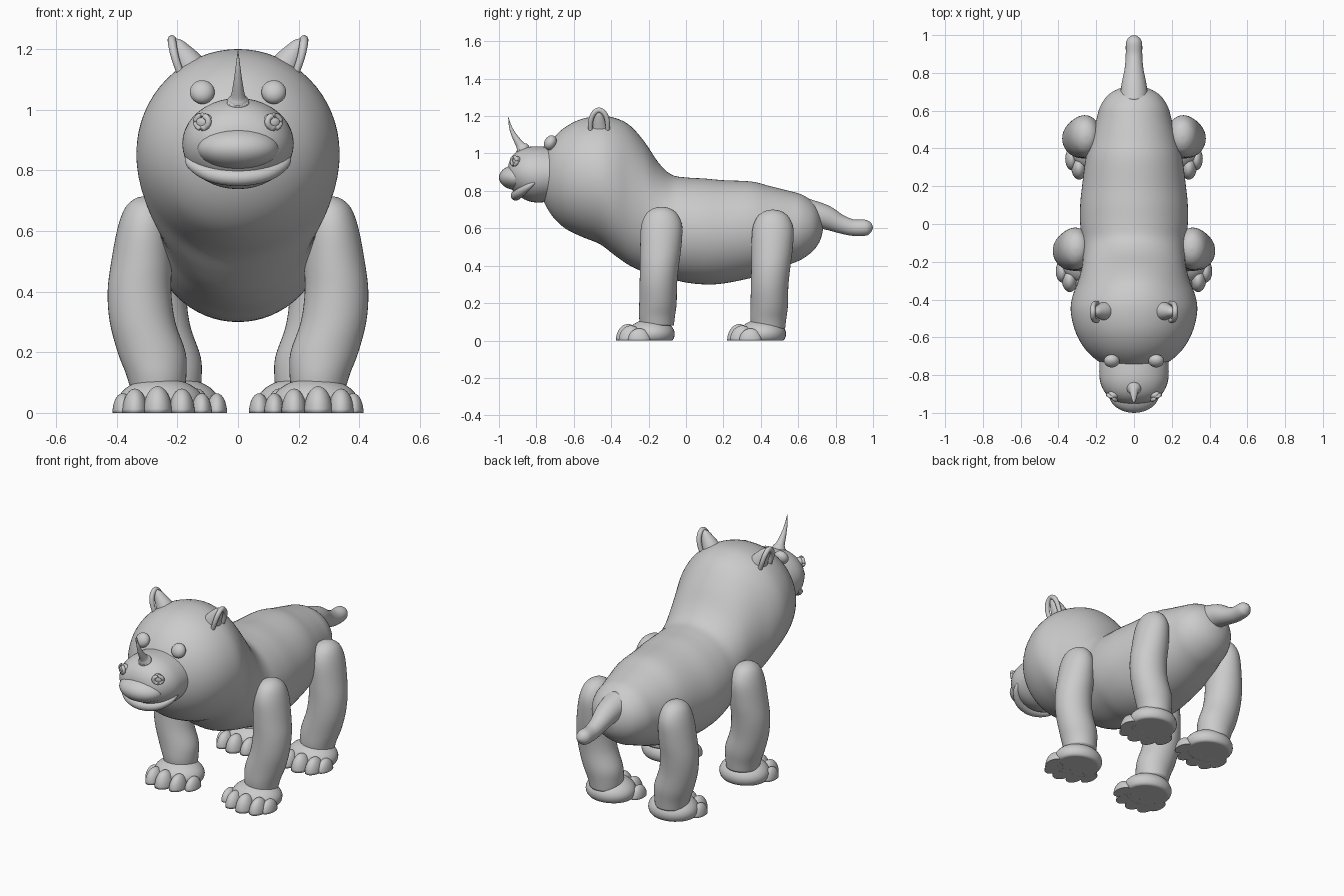
import bpy, bmesh, math
from mathutils import Vector, Matrix

if "Cube" in bpy.data.objects:
    bpy.data.objects.remove(bpy.data.objects["Cube"])

grey = bpy.data.materials.new("plain grey")
grey.diffuse_color = (0.6, 0.6, 0.6, 1)
grey.use_nodes = True
grey.node_tree.nodes["Principled BSDF"].inputs["Base Color"].default_value = grey.diffuse_color


def finish(name, bm, mirror=False):
    bmesh.ops.recalc_face_normals(bm, faces=bm.faces)
    for f in bm.faces:
        f.smooth = True
    me = bpy.data.meshes.new(name)
    bm.to_mesh(me)
    bm.free()
    me.materials.append(grey)
    ob = bpy.data.objects.new(name, me)
    bpy.context.collection.objects.link(ob)
    if mirror:
        m = ob.modifiers.new("mirror", 'MIRROR')
        m.use_mirror_merge = False
    return ob


def smooth_rows(rows, steps):
    """Catmull-Rom interpolation of rows of numbers."""
    out = []
    n = len(rows)
    for i in range(n - 1):
        p = [rows[max(i - 1, 0)], rows[i], rows[i + 1], rows[min(i + 2, n - 1)]]
        for s in range(steps):
            t = s / steps
            out.append([0.5 * (2 * b + (c - a) * t + (2 * a - 5 * b + 4 * c - d) * t * t
                               + (3 * b - a - 3 * c + d) * t ** 3)
                        for a, b, c, d in zip(*p)])
    out.append(list(rows[-1]))
    return out


def loft(name, rows, axis=None, mirror=False, sides=40, steps=4):
    """Rows are x, y, z, radius, radius; rings face the axis or follow the path."""
    rows = smooth_rows(rows, steps)
    bm = bmesh.new()
    rings = []
    for i, r in enumerate(rows):
        c = Vector(r[:3])
        if axis == 'Y':
            u, v = Vector((1, 0, 0)), Vector((0, 0, 1))
        elif axis == 'Z':
            u, v = Vector((1, 0, 0)), Vector((0, 1, 0))
        else:
            t = Vector(rows[min(i + 1, len(rows) - 1)][:3]) - Vector(rows[max(i - 1, 0)][:3])
            t.normalize()
            ref = Vector((1, 0, 0)) if abs(t.x) < 0.8 else Vector((0, 0, 1))
            if name == "lower_lip":
                ref = Vector((0, 0, 1))
            v = t.cross(ref).normalized()
            u = v.cross(t)
        a, b = max(r[3], 0.0005), max(r[4], 0.0005)
        rings.append([bm.verts.new(c + u * a * math.cos(k * math.tau / sides)
                                   + v * b * math.sin(k * math.tau / sides))
                      for k in range(sides)])
    for p, q in zip(rings, rings[1:]):
        for k in range(sides):
            j = (k + 1) % sides
            bm.faces.new((p[k], p[j], q[j], q[k]))
    bm.faces.new(rings[0])
    bm.faces.new(rings[-1])
    return finish(name, bm, mirror)


def blob(name, centre, radii, mirror=False, rot=None, floor=False):
    bm = bmesh.new()
    m = Matrix.Translation(centre) @ (rot or Matrix()) @ Matrix.Diagonal((*radii, 1))
    bmesh.ops.create_uvsphere(bm, u_segments=32, v_segments=20, radius=1, matrix=m)
    if floor:
        for v in bm.verts:
            v.co.z = max(v.co.z, 0)
    return finish(name, bm, mirror)


def tube(pts):
    return [(x, y, z, r, r) for x, y, z, r in pts]


def slices(rows):
    """y, bottom, top, half width -> loft rows."""
    return [(0, y, (b + t) / 2, w, (t - b) / 2) for y, b, t, w in rows]


# Round head flowing into the body
head = []
for deg in (1, 12, 25, 40, 55, 72):
    a = math.radians(deg)
    r = 0.33 * math.sin(a)
    head.append((-0.46 - 0.325 * math.cos(a), 0.87 - r, 0.87 + r, r))
trunk = [(-.46, .515, 1.20, .335), (-.38, .455, 1.19, .325), (-.30, .40, 1.15, .295),
         (-.22, .365, 1.06, .275), (-.15, .345, .955, .27), (-.08, .33, .888, .275),
         (0, .31, .872, .285), (.1, .30, .866, .285), (.2, .305, .857, .275),
         (.35, .335, .85, .255), (.45, .365, .825, .23), (.55, .405, .80, .2),
         (.62, .435, .78, .18), (.68, .48, .74, .14), (.715, .53, .69, .085),
         (.73, .58, .63, .03), (.732, .6, .61, .005)]
loft("body_and_head", slices(head + trunk), 'Y', sides=64)

# Muzzle with upper lip and smiling lower lip
loft("muzzle", slices([(-.68, .75, 1.03, .18), (-.78, .738, 1.038, .184), (-.84, .745, 1.035, .178),
                       (-.89, .77, 1.018, .155), (-.925, .80, .99, .12), (-.945, .84, .955, .075),
                       (-.952, .88, .92, .02)]), 'Y')
blob("upper_lip", (0, -.895, .872), (.135, .105, .07))
loft("lower_lip", tube([(-.168, -.81, .845, .008), (-.15, -.85, .818, .018), (-.09, -.893, .787, .025),
                        (0, -.91, .775, .027), (.09, -.893, .787, .025), (.15, -.85, .818, .018),
                        (.168, -.81, .845, .008)]), sides=20)

# Nostrils: a raised ring around a small bead
ring = []
for k in range(17):
    a = k * math.tau / 16
    ring.append((.118 + .021 * math.cos(a), -.918 + .014 * math.cos(a), .96 + .021 * math.sin(a), .010))
loft("nostril_rim", tube(ring), mirror=True, sides=14, steps=1)
blob("nostril_base", (.11, -.905, .96), (.03, .022, .027), True)

# Eyes
blob("eye", (.118, -.725, 1.058), (.041, .032, .041), True, Matrix.Rotation(-.5, 4, 'X'))

# Horn with a flared foot
loft("horn", tube([(0, -.868, 1.0, .036), (0, -.873, 1.025, .037), (0, -.88, 1.036, .03),
                   (0, -.888, 1.048, .023), (0, -.915, 1.09, .015), (0, -.938, 1.14, .008),
                   (0, -.95, 1.195, .001)]), sides=24)

# Ears: a tapering back and a rim around the opening
loft("ear_back", tube([(.135, -.46, 1.10, .06), (.16, -.462, 1.15, .048), (.185, -.464, 1.19, .034),
                       (.203, -.465, 1.22, .02), (.21, -.465, 1.235, .003)]), mirror=True, sides=24)
loft("ear_rim", tube([(.19, -.51, 1.12, .012), (.207, -.51, 1.17, .013), (.216, -.495, 1.212, .014),
                      (.218, -.465, 1.232, .014), (.216, -.435, 1.212, .014), (.207, -.42, 1.17, .013),
                      (.19, -.42, 1.12, .012)]), mirror=True, sides=16)

# Tail
loft("tail", tube([(0, .64, .68, .08), (0, .74, .66, .066), (0, .82, .625, .05), (0, .89, .604, .044),
                   (0, .955, .603, .043), (0, .98, .604, .034), (0, .994, .604, .018),
                   (0, 1.0, .604, .001)]))

# Legs and feet: the hind pair repeats the front pair, set closer in
leg = [(.305, -.13, .715, .004, .004), (.305, -.13, .706, .036, .045), (.307, -.13, .675, .066, .085),
       (.31, -.13, .61, .087, .11), (.318, -.135, .5, .1, .11), (.325, -.142, .4, .105, .104),
       (.315, -.148, .3, .108, .1), (.285, -.15, .2, .112, .1), (.27, -.155, .13, .1, .096),
       (.265, -.155, .08, .09, .09)]
toes = [(.12, -.25, .034, .06, .065), (.185, -.295, .042, .065, .08), (.265, -.31, .048, .065, .088),
        (.34, -.295, .042, .065, .08), (.38, -.25, .034, .06, .065)]
for end, dx, dy, dz in (("front", 0, 0, 0), ("hind", -.05, .595, -.015)):
    loft(end + "_leg", [(x + dx, y + dy, z + dz, a, b) for x, y, z, a, b in leg], 'Z', True)
    blob(end + "_foot", (.255 + dx, -.185 + dy, .035), (.142, .125, .08), True, floor=True)
    for i, (x, y, rx, ry, h) in enumerate(toes):
        blob(f"{end}_toe_{i + 1}", (x + dx, y + dy, 0), (rx, ry, h), True, floor=True)
